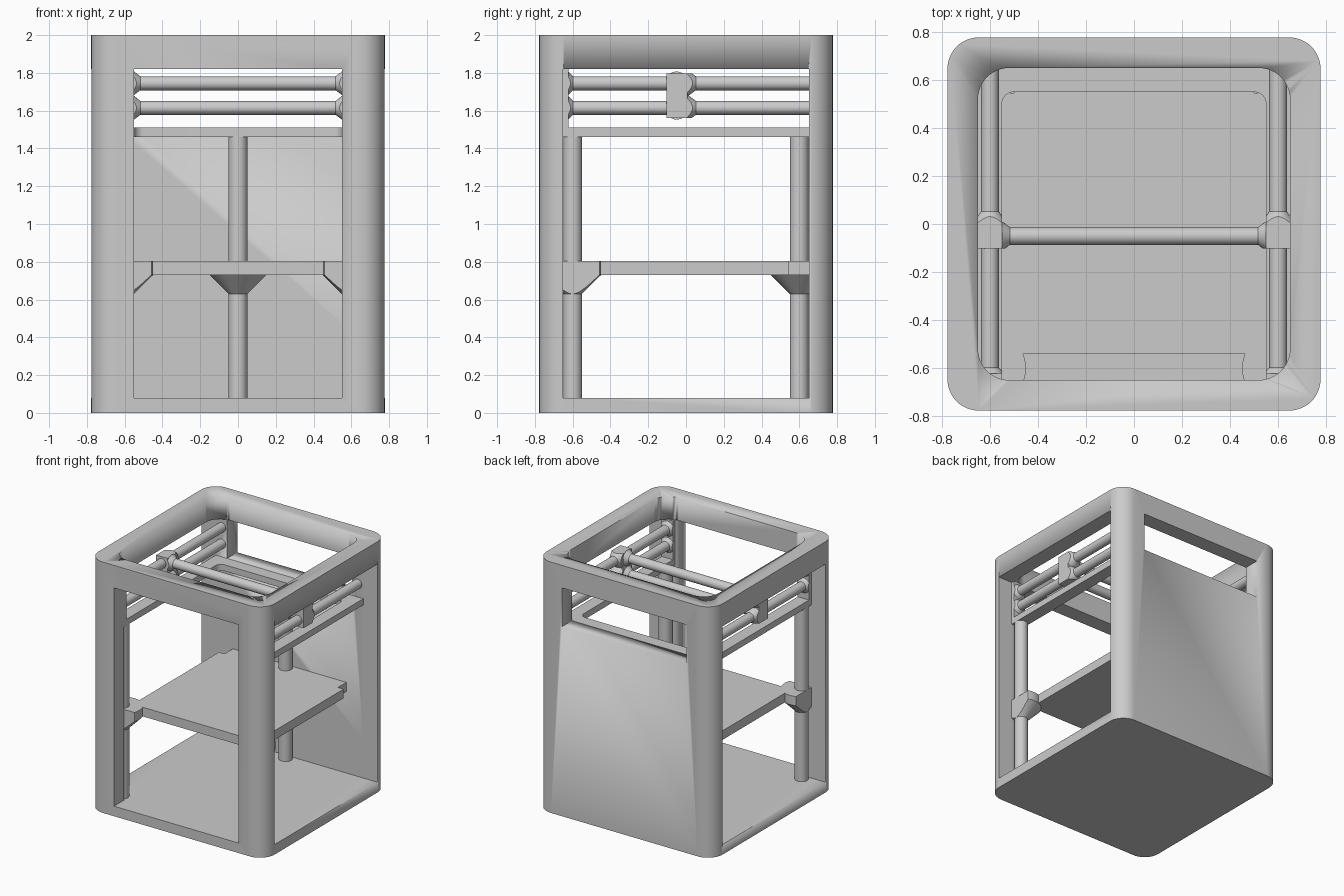
import bpy, bmesh, math
from mathutils import Vector

if "Cube" in bpy.data.objects:
    bpy.data.objects.remove(bpy.data.objects["Cube"])

grey = bpy.data.materials.new("grey")
grey.diffuse_color = (0.6, 0.6, 0.6, 1)
grey.use_nodes = True
grey.node_tree.nodes["Principled BSDF"].inputs["Base Color"].default_value = grey.diffuse_color


def finish(name, bm, smooth=True):
    bmesh.ops.recalc_face_normals(bm, faces=bm.faces)
    me = bpy.data.meshes.new(name)
    bm.to_mesh(me)
    bm.free()
    me.materials.append(grey)
    ob = bpy.data.objects.new(name, me)
    bpy.context.collection.objects.link(ob)
    if smooth:
        bpy.ops.object.select_all(action='DESELECT')
        ob.select_set(True)
        bpy.context.view_layer.objects.active = ob
        bpy.ops.object.shade_smooth_by_angle(angle=math.radians(30))
    return ob


def prism(name, pts, z0, z1):
    """Extrude an outline in x, y from z0 to z1."""
    bm = bmesh.new()
    f = bm.faces.new([bm.verts.new((x, y, z0)) for x, y in pts])
    up = bmesh.ops.extrude_face_region(bm, geom=[f])
    for v in up["geom"]:
        if isinstance(v, bmesh.types.BMVert):
            v.co.z = z1
    return finish(name, bm)


def box(name, x0, x1, y0, y1, z0, z1):
    return prism(name, [(x0, y0), (x1, y0), (x1, y1), (x0, y1)], z0, z1)


def arc(cx, cy, r, a0, a1, n=12):
    return [(cx + r * math.cos(math.radians(a0 + (a1 - a0) * i / n)),
             cy + r * math.sin(math.radians(a0 + (a1 - a0) * i / n))) for i in range(n + 1)]


def rounded(h, r):
    pts = []
    for i, (sx, sy) in enumerate([(1, 1), (-1, 1), (-1, -1), (1, -1)]):
        pts += arc(sx * (h - r), sy * (h - r), r, 90 * i, 90 * i + 90)
    return pts


def rod(name, a, b, r0, r1=None, limits=()):
    """Round bar or cone between two points, trimmed by (axis, sign, value) planes."""
    a, b = Vector(a), Vector(b)
    d = b - a
    bm = bmesh.new()
    bmesh.ops.create_cone(bm, cap_ends=True, segments=48, radius1=r0,
                          radius2=r0 if r1 is None else r1, depth=d.length)
    rot = Vector((0, 0, 1)).rotation_difference(d)
    for v in bm.verts:
        v.co = rot @ v.co + (a + b) / 2
    for axis, sign, val in limits:
        no = Vector((0, 0, 0))
        no[axis] = sign
        co = Vector((0, 0, 0))
        co[axis] = val
        cut = bmesh.ops.bisect_plane(bm, geom=bm.verts[:] + bm.edges[:] + bm.faces[:],
                                     plane_co=co, plane_no=no, clear_outer=True)
        edges = [e for e in cut["geom_cut"] if isinstance(e, bmesh.types.BMEdge)]
        if edges:
            bmesh.ops.holes_fill(bm, edges=[e for e in bm.edges if e.is_boundary])
    return finish(name, bm)


# Housing: rounded block with cavity, rim opening and windows cut out
H, I, W = 0.777, 0.65, 0.55
housing = prism("housing", rounded(H, 0.13), 0, 2)
cutters = [
    box("cavity_cutter", -I, I, -I, I, 0.08, 1.82),
    prism("rim_cutter", rounded(I, 0.13), 1.7, 2.1),
    box("front_window_cutter", -W, W, -1, 0, 0.08, 1.82),
    box("side_window_cutter", -1, 1, -I, I, 0.08, 1.82),
    box("back_slot_cutter", -W, W, 0, 1, 1.51, 1.82),
]
for c in cutters:
    c.hide_render = True
    c.hide_viewport = True
    m = housing.modifiers.new(c.name, 'BOOLEAN')
    m.operation = 'DIFFERENCE'
    m.solver = 'EXACT'
    m.object = c

# U-shaped shelf below the gantry, with rounded inner corners
prism("gantry_shelf",
      [(-I, -I), (-W, -I)] + arc(-W + .05, W - .05, .05, 180, 90, 6)
      + arc(W - .05, W - .05, .05, 90, 0, 6) + [(W, -I), (I, -I), (I, I), (-I, I)],
      1.46, 1.51)

# Vertical guide rods with bed collars
for name, x, y in (("left", -.6, -.6), ("right", .6, -.6), ("back", 0, .6)):
    rod(name + "_guide_rod", (x, y, .08), (x, y, 1.46), .05)
    lim = [(1, 1 if y > 0 else -1, math.copysign(I, y))]
    if x:
        lim.append((0, 1 if x > 0 else -1, math.copysign(I, x)))
    rod(name + "_bed_collar", (x, y, .73), (x, y, .803), .15, limits=lim)
    rod(name + "_collar_cone", (x, y, .63), (x, y, .73), .05, .15, lim)

# Bed plate with a narrower tongue reaching the back wall
prism("bed", [(-W, -.542), (W, -.542), (W, .545), (.5, .545), (.5, I),
              (-.5, I), (-.5, .545), (-W, .545)], .73, .803)

# Gantry: side rails, sliding carriages and cross rods
RAILS, R, CY = (1.745, 1.615), .037, -.05
for s, side in ((-1, "left"), (1, "right")):
    x = s * .6
    trim = [(0, 1, x + .05), (0, -1, x - .05)]
    box(side + "_rail_pad", x - .05, x + .05, -I, -.622, 1.51, 1.82)
    box(side + "_carriage", x - .05, x + .05, -.103, .008, 1.562, 1.798)
    for z in RAILS:
        mid = trim + [(2, 1 if z > 1.68 else -1, 1.798 if z > 1.68 else 1.562)]
        rod(side + "_rail", (x, -.63, z), (x, I, z), R)
        rod(side + "_rail_flange", (x, -.622, z), (x, -.598, z), .06, R, trim)
        rod(side + "_carriage_cone", (x, .008, z), (x, .052, z), .07, R, mid)
        rod(side + "_cross_flange", (s * .55, CY, z), (s * .517, CY, z), .062, R,
            [(1, -1, -.103), (1, 1, .008)])
for z in RAILS:
    rod("cross_rod", (-.56, CY, z), (.56, CY, z), R)
